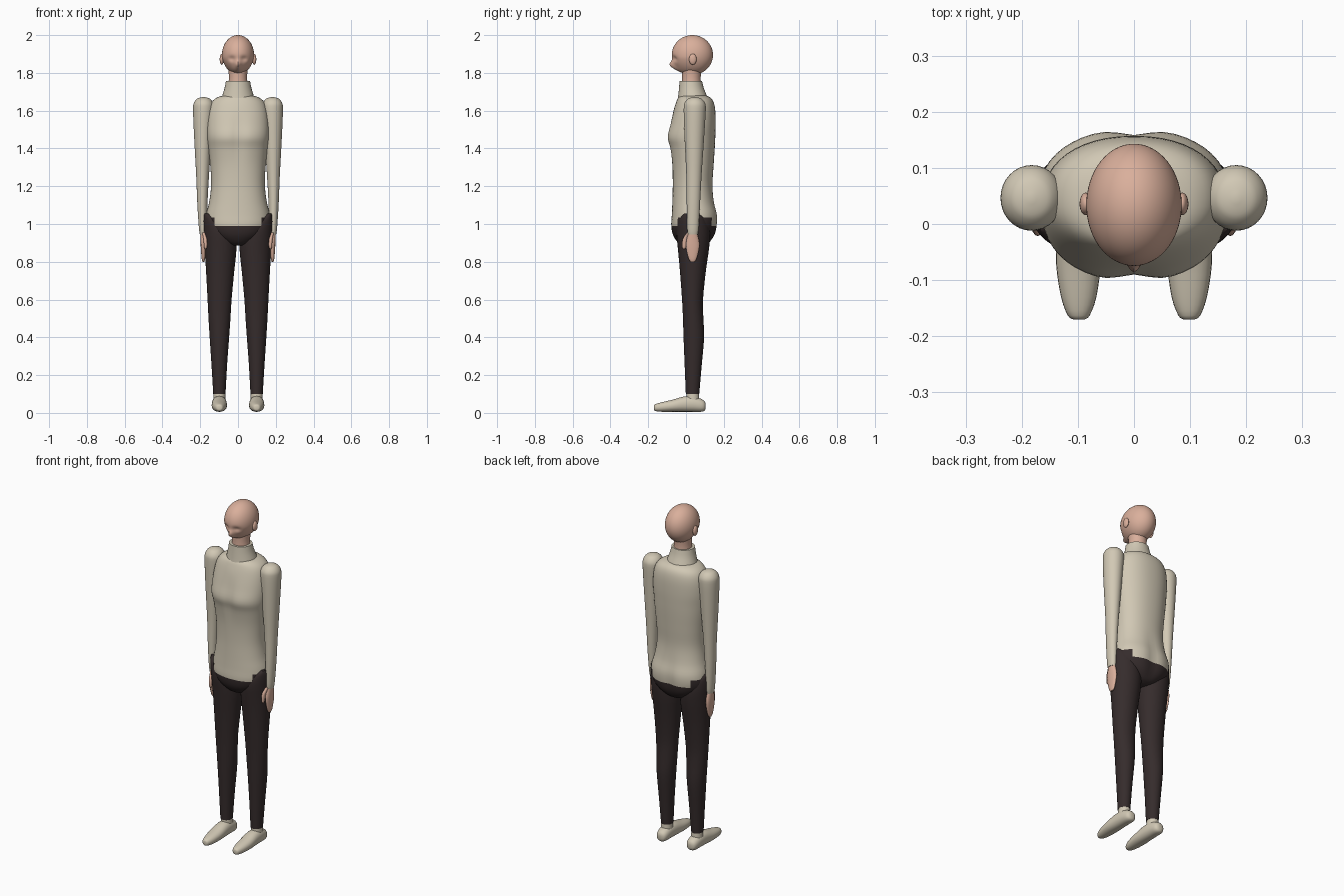
import bpy, bmesh
from math import sin, cos, pi, exp, copysign
from mathutils import Vector


def material(name, rgb):
    m = bpy.data.materials.new(name)
    m.diffuse_color = (*rgb, 1)
    return m


SKIN = material("skin", (0.70, 0.43, 0.33))
CLOTH = material("cream cloth", (0.64, 0.58, 0.46))
DARK = material("dark trousers", (0.036, 0.025, 0.025))


def finish(name, bm, mats, rule=None):
    bmesh.ops.recalc_face_normals(bm, faces=bm.faces)
    if rule:
        for f in bm.faces:
            f.material_index = rule(f.calc_center_median())
    me = bpy.data.meshes.new(name)
    bm.to_mesh(me)
    bm.free()
    for m in mats:
        me.materials.append(m)
    ob = bpy.data.objects.new(name, me)
    bpy.context.collection.objects.link(ob)
    bpy.ops.object.select_all(action='DESELECT')
    ob.select_set(True)
    bpy.context.view_layer.objects.active = ob
    bpy.ops.object.shade_smooth_by_angle(angle=pi / 4)
    return ob


def power(v, p):
    return copysign(abs(v) ** p, v)


def resample(keys, sub):
    """Smooth Catmull-Rom refinement of the key rings."""
    out = []
    for i in range(len(keys) - 1):
        a, b = keys[max(i - 1, 0)], keys[i]
        c, d = keys[i + 1], keys[min(i + 2, len(keys) - 1)]
        for s in range(sub):
            t = s / sub
            out.append([0.5 * (2 * q + (r - p) * t + (2 * p - 5 * q + 4 * r - u) * t * t
                               + (3 * q - p - 3 * r + u) * t ** 3)
                        for p, q, r, u in zip(a, b, c, d)])
    return out + [list(keys[-1])]


def loft(name, keys, mats, axis='z', n=32, p=1.0, sub=3, shape=None, rule=None):
    """Rings (position, min u, max u, min v, max v) along z (u=x, v=y) or y (u=x, v=z)."""
    bm = bmesh.new()
    rings = []
    for k in resample(keys, sub):
        t, u0, u1, v0, v1 = k[:5]
        ring = []
        for i in range(n):
            a = 2 * pi * i / n
            u = (u0 + u1) / 2 + (u1 - u0) / 2 * power(cos(a), p)
            v = (v0 + v1) / 2 + (v1 - v0) / 2 * power(sin(a), p)
            co = Vector((u, v, t) if axis == 'z' else (u, t, v))
            if shape:
                shape(co, k, sin(a))
            ring.append(bm.verts.new(co))
        rings.append(ring)
    for a, b in zip(rings, rings[1:]):
        for i in range(n):
            j = (i + 1) % n
            bm.faces.new((a[i], a[j], b[j], b[i]))
    bm.faces.new(rings[0])
    bm.faces.new(rings[-1])
    return finish(name, bm, mats, rule)


def ellipsoid(name, centre, radii, mat, shape=None, seg=24):
    bm = bmesh.new()
    bmesh.ops.create_uvsphere(bm, u_segments=seg, v_segments=seg * 2 // 3, radius=1)
    for v in bm.verts:
        v.co = Vector(c + r * q for c, r, q in zip(centre, radii, v.co))
        if shape:
            shape(v.co)
    return finish(name, bm, [mat])


# Torso: last two values are the depth of the chest and seat grooves
def grooves(co, k, s):
    g = exp(-(co.x / 0.035) ** 2)
    co.y += k[5] * g * max(-s, 0) - k[6] * g * max(s, 0)


def trouser_line(c):
    return int(c.z < 0.99 or (abs(c.x) > 0.125 and c.z < 1.03))


torso = [(0.885, .03, -.01, .09, 0, 0), (0.90, .075, -.04, .125, 0, .004),
         (0.94, .135, -.068, .155, 0, .010), (0.99, .168, -.078, .167, 0, .012),
         (1.05, .168, -.075, .168, 0, .010), (1.12, .152, -.072, .150, 0, .004),
         (1.21, .142, -.070, .140, 0, 0), (1.31, .147, -.074, .146, .002, 0),
         (1.40, .157, -.087, .152, .008, 0), (1.46, .164, -.102, .155, .012, 0),
         (1.53, .165, -.085, .157, .006, 0), (1.60, .157, -.066, .155, 0, 0),
         (1.645, .140, -.052, .146, 0, 0), (1.67, .110, -.040, .128, 0, 0),
         (1.682, .070, -.022, .100, 0, 0)]
loft("torso", [(z, -w, w, f, b, cf, cb) for z, w, f, b, cf, cb in torso],
     [CLOTH, DARK], n=48, p=0.9, sub=4, shape=grooves, rule=trouser_line)

# High collar and neck
loft("collar", [(1.65, -.092, .092, -.045, .122), (1.68, -.083, .083, -.041, .110),
                (1.72, -.071, .071, -.037, .094), (1.757, -.064, .064, -.034, .085)], [CLOTH])
loft("neck", [(1.73, -.052, .052, -.022, .080), (1.78, -.048, .048, -.020, .078),
              (1.84, -.054, .054, -.022, .085)], [SKIN])


# Head with eye sockets, nose and a narrower jaw
def face(co):
    if co.z < 1.88:
        co.x *= 1 - 1.6 * (1.88 - co.z) * max(0, min(1, (0.09 - co.y) / 0.1))
    if co.y < 0.02:
        co.y -= 0.024 * exp(-(co.x / .014) ** 2 - ((co.z - 1.842) / .020) ** 2)
        co.y -= 0.012 * exp(-(co.x / .030) ** 2 - ((co.z - 1.815) / .022) ** 2)
        co.y += 0.012 * exp(-((abs(co.x) - .032) / .018) ** 2 - ((co.z - 1.875) / .013) ** 2)


ellipsoid("head", (0, .034, 1.895), (.085, .109, .105), SKIN, face, 64)

for side, s in (("left", 1), ("right", -1)):
    def mirrored(keys):
        return [(k[0], *sorted((s * k[1], s * k[2])), k[3], k[4]) for k in keys]

    ellipsoid(side + "_ear", (s * .086, .036, 1.872), (.011, .020, .029), SKIN)

    # Sleeve with a domed shoulder
    loft(side + "_arm", mirrored([
        (0.945, .168, .202, .010, .062), (0.98, .165, .207, .006, .067),
        (1.10, .162, .215, .004, .074), (1.25, .154, .221, .002, .082),
        (1.40, .143, .229, -.005, .092), (1.52, .134, .235, -.010, .100),
        (1.61, .127, .238, -.012, .105), (1.64, .131, .234, -.008, .101),
        (1.66, .145, .220, .007, .086), (1.668, .160, .205, .022, .070),
        (1.672, .178, .187, .040, .051)]), [CLOTH])

    # Hand and thumb
    loft(side + "_hand", mirrored([
        (0.80, .178, .188, .025, .045), (0.815, .174, .192, .014, .056),
        (0.86, .170, .196, .002, .068), (0.90, .168, .198, .000, .071),
        (0.96, .170, .200, .014, .058)]), [SKIN], n=20)
    loft(side + "_thumb", mirrored([
        (0.868, .168, .176, -.016, -.006), (0.88, .163, .180, -.021, .002),
        (0.92, .163, .183, -.018, .010), (0.955, .172, .190, .005, .030)]), [SKIN], n=12)

    # Trouser leg
    loft(side + "_leg", mirrored([
        (0.10, .066, .131, -.001, .070), (0.25, .058, .140, -.007, .083),
        (0.40, .047, .150, -.013, .096), (0.50, .040, .156, -.016, .092),
        (0.60, .034, .161, -.021, .090), (0.75, .020, .169, -.032, .105),
        (0.87, .008, .177, -.043, .122), (0.95, .012, .183, -.050, .128),
        (1.00, .045, .186, -.045, .118), (1.035, .110, .185, -.028, .095),
        (1.055, .150, .180, -.010, .065)]), [DARK])

    # Ankle and shoe
    loft(side + "_ankle", mirrored([
        (0.05, .066, .131, .002, .072), (0.115, .068, .129, .003, .068)]), [CLOTH])
    loft(side + "_foot", mirrored([
        (-.170, .088, .108, .018, .038), (-.163, .079, .118, .010, .046),
        (-.130, .067, .130, .006, .056), (-.070, .059, .139, .006, .070),
        (-.010, .059, .138, .006, .087), (.040, .061, .136, .006, .088),
        (.080, .065, .131, .006, .074), (.098, .074, .122, .012, .062),
        (.104, .088, .108, .026, .048)]), [CLOTH], axis='y', n=24, p=0.9)
